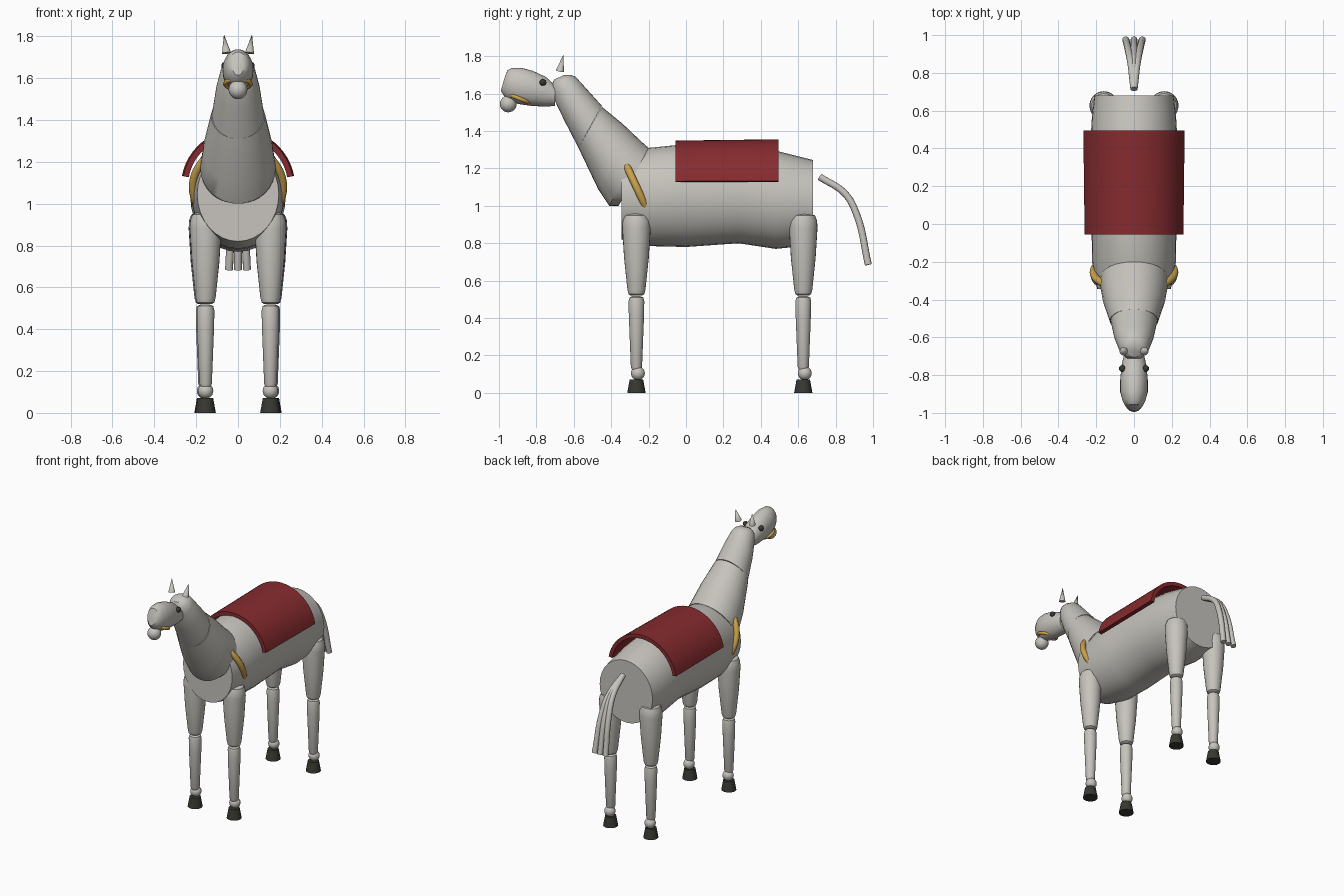
import bpy, bmesh, math
from mathutils import Vector

if "Cube" in bpy.data.objects:
    bpy.data.objects.remove(bpy.data.objects["Cube"])


def material(name, rgb):
    m = bpy.data.materials.new(name)
    m.use_nodes = True
    m.diffuse_color = (*rgb, 1)
    bsdf = m.node_tree.nodes["Principled BSDF"]
    bsdf.inputs["Base Color"].default_value = (*rgb, 1)
    bsdf.inputs["Roughness"].default_value = 0.8
    return m


GREY = material("pale_grey", (0.57, 0.55, 0.51))
RED = material("deep_red", (0.24, 0.024, 0.028))
GOLD = material("gold", (0.6, 0.36, 0.07))
DARK = material("dark_hoof", (0.04, 0.04, 0.032))


def finish(obj, name, mat, angle=40):
    obj.name = name
    obj.data.name = name
    obj.data.materials.append(mat)
    bpy.ops.object.select_all(action="DESELECT")
    obj.select_set(True)
    bpy.context.view_layer.objects.active = obj
    bpy.ops.object.shade_smooth_by_angle(angle=math.radians(angle))
    return obj


def skin(name, rings, mat, closed=True, angle=40):
    """Bridge rings of points; closed rings get end caps."""
    bm = bmesh.new()
    loops = [[bm.verts.new(p) for p in ring] for ring in rings]
    n = len(loops[0])
    for a, b in zip(loops, loops[1:]):
        for i in range(n):
            j = (i + 1) % n
            bm.faces.new((a[i], a[j], b[j], b[i]))
    bm.faces.new(loops[0])
    bm.faces.new(loops[-1])
    bmesh.ops.recalc_face_normals(bm, faces=bm.faces)
    me = bpy.data.meshes.new(name)
    bm.to_mesh(me)
    bm.free()
    obj = bpy.data.objects.new(name, me)
    bpy.context.collection.objects.link(obj)
    return finish(obj, name, mat, angle)


def loft(name, sections, mat, n=32):
    """Each section: underside (y, z), topside (y, z), half width."""
    rings = []
    for by, bz, ty, tz, w in sections:
        low, high = Vector((0, by, bz)), Vector((0, ty, tz))
        mid, up = (low + high) / 2, (high - low) / 2
        rings.append([mid + up * math.sin(t) + Vector((w * math.cos(t), 0, 0))
                      for t in (math.tau * i / n for i in range(n))])
    return skin(name, rings, mat)


def turned(name, x, y, profile, mat, n=24):
    """Upright round part from (radius, z) pairs."""
    return skin(name, [[(x + r * math.cos(math.tau * i / n),
                         y + r * math.sin(math.tau * i / n), z)
                        for i in range(n)] for r, z in profile], mat)


def ball(name, loc, r, mat):
    bpy.ops.mesh.primitive_uv_sphere_add(segments=24, ring_count=12, radius=r, location=loc)
    return finish(bpy.context.object, name, mat)


def ring(name, loc, major, minor, tilt, mat):
    bpy.ops.mesh.primitive_torus_add(location=loc, rotation=(tilt, 0, 0), major_radius=major,
                                     minor_radius=minor, major_segments=48, minor_segments=12)
    return finish(bpy.context.object, name, mat)


# Barrel, neck and head
loft("body", [(-0.345, 0.82, -0.345, 1.27, 0.195),
              (-0.2, 0.785, -0.2, 1.31, 0.222),
              (0.0, 0.78, 0.0, 1.33, 0.225),
              (0.28, 0.8, 0.28, 1.32, 0.225),
              (0.48, 0.77, 0.48, 1.295, 0.228),
              (0.58, 0.78, 0.58, 1.27, 0.222),
              (0.68, 0.8, 0.68, 1.245, 0.21)], GREY)
loft("lower_neck", [(-0.36, 1.0, -0.2, 1.31, 0.178),
                    (-0.41, 1.0, -0.24, 1.345, 0.18),
                    (-0.47, 1.09, -0.34, 1.44, 0.165),
                    (-0.575, 1.31, -0.45, 1.53, 0.128)], GREY)
loft("upper_neck", [(-0.575, 1.31, -0.45, 1.535, 0.124),
                    (-0.65, 1.455, -0.54, 1.635, 0.105),
                    (-0.71, 1.58, -0.59, 1.69, 0.082),
                    (-0.72, 1.64, -0.615, 1.7, 0.065),
                    (-0.705, 1.675, -0.65, 1.7, 0.035)], GREY)
loft("head", [(-0.7, 1.535, -0.7, 1.645, 0.055),
              (-0.75, 1.53, -0.75, 1.69, 0.066),
              (-0.83, 1.535, -0.82, 1.722, 0.073),
              (-0.9, 1.545, -0.88, 1.738, 0.073),
              (-0.945, 1.565, -0.93, 1.738, 0.06),
              (-0.975, 1.59, -0.955, 1.725, 0.045),
              (-0.99, 1.615, -0.97, 1.685, 0.025)], GREY)
ball("lip", (0, -0.95, 1.545), 0.045, GREY)

# Harness rings
ring("collar_ring", (0, -0.255, 1.08), 0.215, 0.02, math.radians(115), GOLD)
ring("bit_ring", (0, -0.89, 1.573), 0.06, 0.011, math.radians(-22), GOLD)

# Saddle blanket: a thick arch along the back
arch = []
steps = 24
for y, scale in ((-0.055, 0.985), (0.495, 1.01)):
    span = [math.radians(10.5 + 159 * i / steps) for i in range(steps + 1)]
    outline = [(0.27, t) for t in span] + [(0.243, t) for t in reversed(span)]
    arch.append([(r * scale * math.cos(t), y, 1.083 + r * scale * math.sin(t))
                 for r, t in outline])
skin("saddle_blanket", arch, RED)

# Parts that come in left and right pairs
for side, s in (("left", 1), ("right", -1)):
    ball(f"{side}_eye", (s * 0.062, -0.765, 1.66), 0.018, DARK)

    base, tip = Vector((s * 0.055, -0.674, 1.72)), Vector((s * 0.067, -0.655, 1.81))
    axis = tip - base
    bpy.ops.mesh.primitive_cone_add(vertices=16, radius1=0.022, radius2=0, depth=axis.length,
                                    location=(base + tip) / 2,
                                    rotation=axis.to_track_quat("Z", "Y").to_euler())
    finish(bpy.context.object, f"{side}_ear", GREY)

    for end, x, y in (("front", 0.155, -0.265), ("hind", 0.16, 0.627)):
        leg = f"{end}_{side}"
        turned(f"{leg}_upper_leg", s * x, y,
               [(0.03, 0.52), (0.042, 0.528), (0.048, 0.55), (0.066, 0.72), (0.076, 0.88),
                (0.074, 0.92), (0.063, 0.948), (0.035, 0.96)], GREY)
        turned(f"{leg}_lower_leg", s * x, y,
               [(0.024, 0.125), (0.03, 0.14), (0.041, 0.42), (0.042, 0.49),
                (0.037, 0.51), (0.022, 0.517)], GREY)
        ball(f"{leg}_fetlock", (s * x, y + 0.008, 0.105), 0.037, GREY)
        turned(f"{leg}_hoof", s * x, y, [(0.049, 0), (0.036, 0.072)], DARK)

# Tail strands fanning out from one root
for name, s in (("left", 1), ("middle", 0), ("right", -1)):
    cu = bpy.data.curves.new("tail", "CURVE")
    cu.dimensions = "3D"
    cu.bevel_depth = 0.019
    cu.bevel_resolution = 3
    cu.use_fill_caps = True
    sp = cu.splines.new("BEZIER")
    path = [(0.0, 0.715, 1.155), (0.016, 0.85, 1.065), (0.028, 0.91, 0.96), (0.043, 0.975, 0.685)]
    sp.bezier_points.add(len(path) - 1)
    for p, (x, y, z) in zip(sp.bezier_points, path):
        p.co = (s * x, y, z)
        p.handle_left_type = p.handle_right_type = "AUTO"
    obj = bpy.data.objects.new("tail", cu)
    bpy.context.collection.objects.link(obj)
    bpy.ops.object.select_all(action="DESELECT")
    obj.select_set(True)
    bpy.context.view_layer.objects.active = obj
    bpy.ops.object.convert(target="MESH")
    finish(bpy.context.object, f"{name}_tail_strand", GREY)
